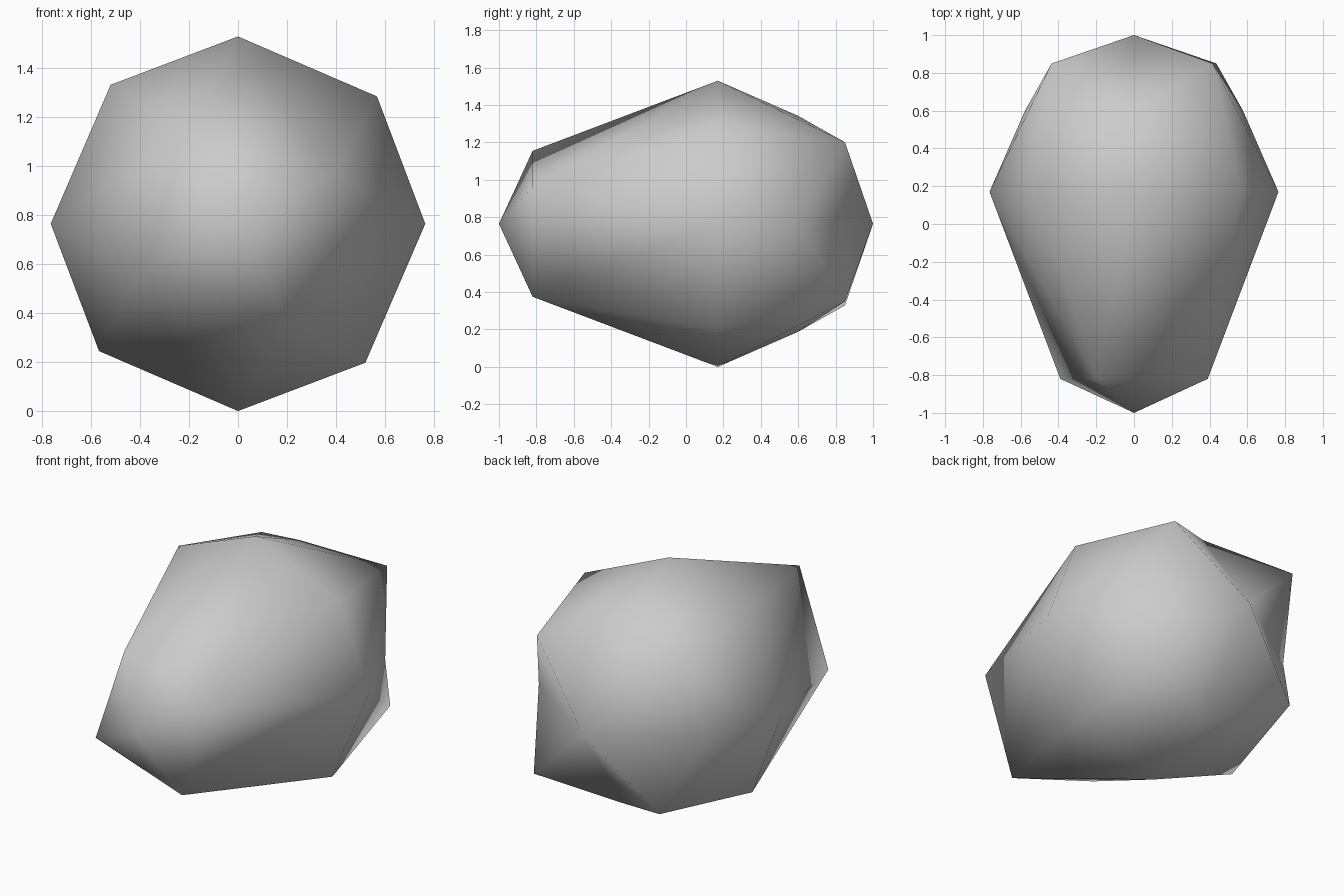
import bpy, bmesh, math

if "Cube" in bpy.data.objects:
    bpy.data.objects.remove(bpy.data.objects["Cube"])

CZ, MID_Y = 0.765, 0.17
bm = bmesh.new()


def point(r, degrees, y):
    """Shell point at a radius and angle around the long axis."""
    a = math.radians(degrees)
    return bm.verts.new((r * math.cos(a), y, CZ + r * math.sin(a)))


# tips and rings; odd ring points and both sets of corners are slightly twisted
front_tip, back_tip = point(0, 0, -1), point(0, 0, 1)
ring = [point(0.77, n * 45 - 2.5, MID_Y) if n % 2 else point(0.765, n * 45, MID_Y)
        for n in range(8)]
front_corner = [point(0.436, 26.5 + 90 * q, -0.82) for q in range(4)]
back_corner = [point(0.602, 46.4 + 90 * q, 0.85) for q in range(4)]
back_mid = [point(0.577, 90 * q, 0.60) for q in range(4)]

for q in range(4):
    nxt = (q + 1) % 4
    side, diag, side2 = ring[2 * q], ring[2 * q + 1], ring[2 * nxt]
    # front: corners join straight to each other, the tip and the ring
    c, c2 = front_corner[q], front_corner[nxt]
    for tri in ((front_tip, c, c2), (c, side, diag), (c, diag, side2), (c, side2, c2)):
        bm.faces.new(tri)
    # back: an extra point sits between each pair of corners
    c, m, m2 = back_corner[q], back_mid[q], back_mid[nxt]
    for tri in ((side, diag, c), (side, c, m), (side2, c, diag), (side2, m2, c),
                (back_tip, m, c), (back_tip, c, m2)):
        bm.faces.new(tri)

bmesh.ops.recalc_face_normals(bm, faces=bm.faces)
for f in bm.faces:
    f.smooth = True

mesh = bpy.data.meshes.new("stone")
bm.to_mesh(mesh)
bm.free()
stone = bpy.data.objects.new("stone", mesh)
bpy.context.collection.objects.link(stone)

# plain grey
grey = bpy.data.materials.new("light grey")
grey.diffuse_color = (0.6, 0.6, 0.6, 1)
grey.use_nodes = True
grey.node_tree.nodes["Principled BSDF"].inputs["Base Color"].default_value = grey.diffuse_color
mesh.materials.append(grey)
